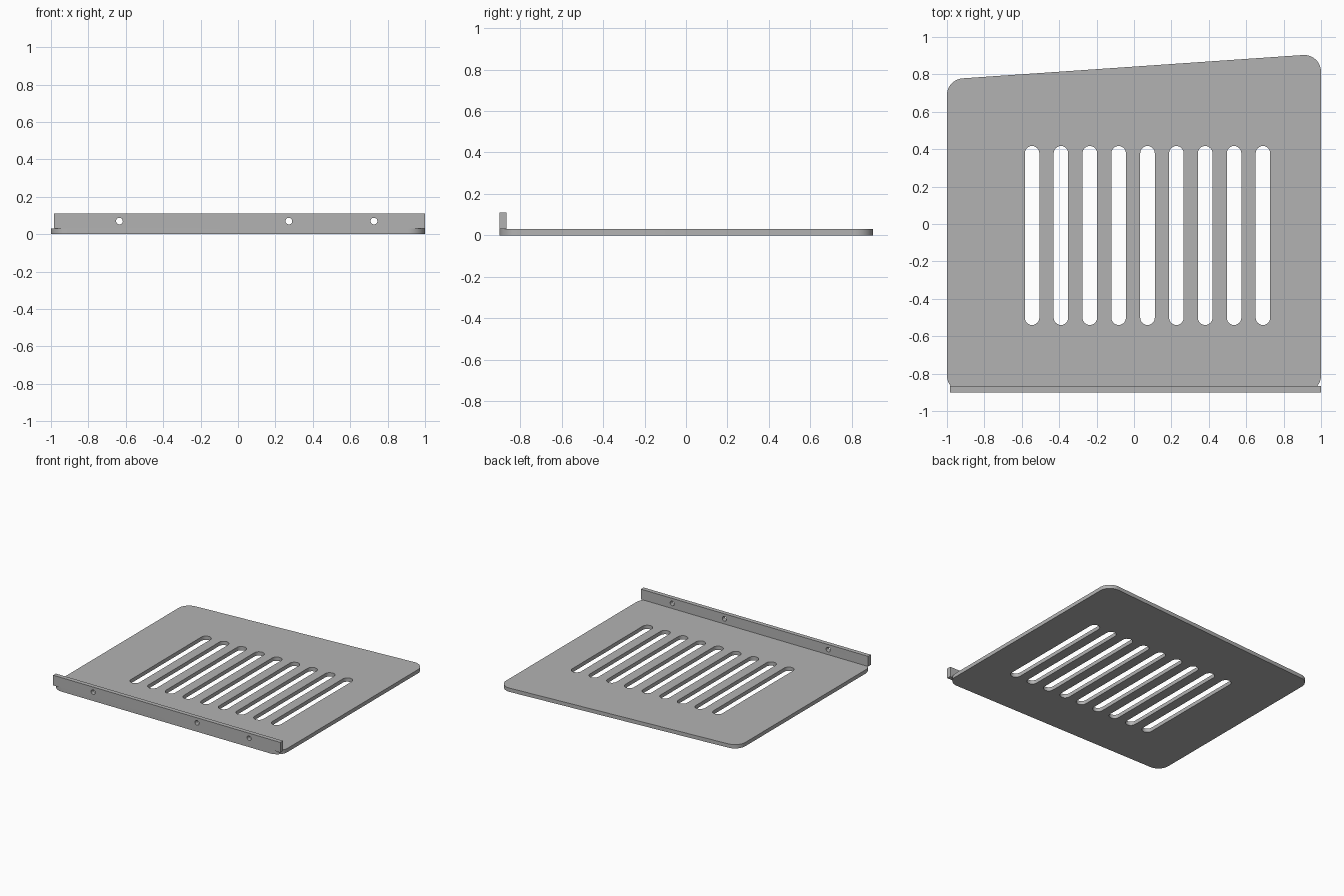
import bpy
import math
from mathutils import Matrix, Vector

cube = bpy.data.objects.get("Cube")
if cube:
    bpy.data.objects.remove(cube)

THICK = 0.03       # plate thickness
FRONT = -0.9       # y of the front edge
FLANGE_T = 0.034   # flange thickness

steel = bpy.data.materials.new("grey steel")
steel.use_nodes = True
GREY = (0.45, 0.45, 0.45, 1)
steel.diffuse_color = GREY
steel.node_tree.nodes["Principled BSDF"].inputs["Base Color"].default_value = GREY


def arc(cx, cy, r, start, end, steps=12):
    """Points on an arc, angles in radians."""
    angles = [start + (end - start) * i / steps for i in range(steps + 1)]
    return [(cx + r * math.cos(a), cy + r * math.sin(a)) for a in angles]


def rounded(corners, r):
    """Convex counter-clockwise polygon with filleted corners."""
    points = []
    for i, corner in enumerate(corners):
        p = Vector(corner)
        a = (Vector(corners[i - 1]) - p).normalized()
        b = (Vector(corners[(i + 1) % len(corners)]) - p).normalized()
        half = a.angle(b) / 2
        c = p + (a + b).normalized() * r / math.sin(half)
        start = math.atan2(a.x, -a.y)   # normal of the incoming edge
        start = math.atan2(-a.x * -1, -a.y)
        points += arc(c.x, c.y, r, start, start + math.pi - 2 * half)
    return points


def slot(x, y0, y1, r):
    """Upright slot with round ends."""
    return (arc(x, y1 - r, r, 0, math.pi)
            + arc(x, y0 + r, r, math.pi, 2 * math.pi))


def sheet(name, loops, thickness, matrix):
    """Flat sheet from an outline and its holes, centred on its thickness."""
    curve = bpy.data.curves.new(name, "CURVE")
    curve.dimensions = "2D"
    curve.fill_mode = "BOTH"
    curve.extrude = thickness / 2
    for loop in loops:
        spline = curve.splines.new("POLY")
        spline.points.add(len(loop) - 1)
        for point, (x, y) in zip(spline.points, loop):
            point.co = (x, y, 0, 1)
        spline.use_cyclic_u = True
    helper = bpy.data.objects.new(name + " outline", curve)
    bpy.context.collection.objects.link(helper)
    graph = bpy.context.evaluated_depsgraph_get()
    mesh = bpy.data.meshes.new_from_object(helper.evaluated_get(graph))
    bpy.data.objects.remove(helper)
    mesh.transform(matrix)
    mesh.materials.clear()
    mesh.materials.append(steel)
    obj = bpy.data.objects.new(name, mesh)
    bpy.context.collection.objects.link(obj)
    bpy.ops.object.select_all(action="DESELECT")
    obj.select_set(True)
    bpy.context.view_layer.objects.active = obj
    bpy.ops.object.shade_smooth_by_angle(angle=math.radians(30))
    return obj


# Base plate: slanted back edge, rounded corners, a row of nine slots
outline = rounded([(-1, FRONT), (1, FRONT), (1, 0.91), (-1, 0.773)], 0.09)
slots = [slot(-0.545 + 0.1543 * i, -0.54, 0.417, 0.039) for i in range(9)]
sheet("slotted_plate", [outline] + slots, THICK,
      Matrix.Translation((0, 0, THICK / 2)))

# Upright front flange with three screw holes
rim = [(-0.983, THICK), (1, THICK), (1, 0.11), (-0.983, 0.11)]
holes = [arc(x, 0.07, 0.018, 0, math.tau * 23 / 24, 23)
         for x in (-0.634, 0.272, 0.727)]
sheet("front_flange", [rim] + holes, FLANGE_T,
      Matrix.Translation((0, FRONT + FLANGE_T / 2, 0))
      @ Matrix.Rotation(math.pi / 2, 4, "X"))
